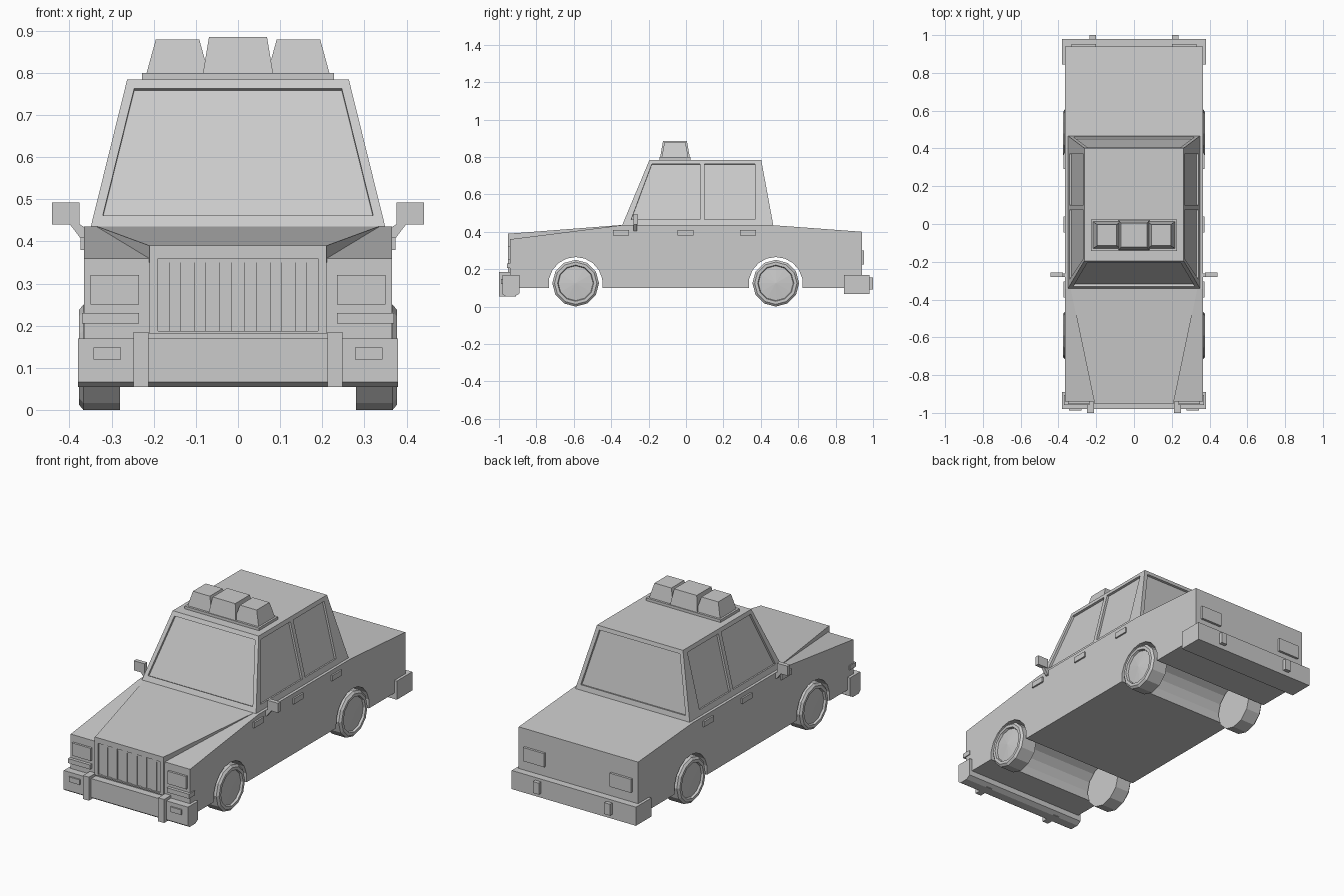
import bpy, bmesh, math
from mathutils import Vector

if "Cube" in bpy.data.objects:
    bpy.data.objects.remove(bpy.data.objects["Cube"])


def finish(name, bm, mirror=False):
    bmesh.ops.remove_doubles(bm, verts=bm.verts, dist=0.0001)
    bmesh.ops.recalc_face_normals(bm, faces=bm.faces)
    me = bpy.data.meshes.new(name)
    bm.to_mesh(me)
    bm.free()
    ob = bpy.data.objects.new(name, me)
    bpy.context.collection.objects.link(ob)
    if mirror:
        ob.modifiers.new("mirror", 'MIRROR').use_axis = (True, False, False)
    return ob


def hull(name, pts, mirror=False):
    bm = bmesh.new()
    for p in pts:
        bm.verts.new(p)
    bmesh.ops.convex_hull(bm, input=bm.verts)
    bmesh.ops.dissolve_limit(bm, angle_limit=0.01, verts=bm.verts, edges=bm.edges)
    return finish(name, bm, mirror)


def box(name, x, y, z, mirror=False, taper=(0, 0)):
    """Box from ranges; taper pulls the top edges inward."""
    tx, ty = taper
    pts = []
    for k in (0, 1):
        for i, sx in ((0, 1), (1, -1)):
            for j, sy in ((0, 1), (1, -1)):
                pts.append((x[i] + sx * tx * k, y[j] + sy * ty * k, z[k]))
    return hull(name, pts, mirror)


def prism(name, profile, x0, x1):
    """Extrude a (y, z) outline across x."""
    bm = bmesh.new()
    f = bm.faces.new([bm.verts.new((x0, y, z)) for y, z in profile])
    ext = bmesh.ops.extrude_face_region(bm, geom=[f], use_keep_orig=True)
    bmesh.ops.translate(bm, vec=(x1 - x0, 0, 0),
                        verts=[v for v in ext['geom'] if isinstance(v, bmesh.types.BMVert)])
    return finish(name, bm)


AXLES = (-0.59, 0.48)


def arch(cy, r=0.145, cz=0.12, n=10):
    a0 = math.asin(0.02 / r)
    return [(cy - r * math.cos(-a0 + (math.pi + 2 * a0) * i / n),
             cz + r * math.sin(-a0 + (math.pi + 2 * a0) * i / n)) for i in range(n + 1)]


# Lower body with wheel tunnels
prism("body", [(-0.94, 0.10)] + arch(AXLES[0]) + arch(AXLES[1]) +
      [(0.94, 0.10), (0.94, 0.40), (0.465, 0.435), (-0.345, 0.435), (-0.94, 0.36)],
      -0.365, 0.365)

# Raised hood wedge
hull("hood", [(s * x, y, z) for s in (-1, 1) for x, y, z in
              ((0.21, -0.945, 0.39), (0.21, -0.945, 0.35), (0.335, -0.345, 0.436), (0.335, -0.345, 0.42))])

# Cabin: flat panels, each with a recessed window
Z0, Z1, PILLAR = 0.433, 0.785, 0.0875


def lerp(a, b, z):
    return a + (b - a) * (z - Z0) / (Z1 - Z0)


def half_x(z): return lerp(0.35, 0.263, z)
def front_y(z): return lerp(-0.342, -0.195, z)
def back_y(z): return lerp(0.467, 0.402, z)


cab = bmesh.new()


def quad(bm, *pts):
    bm.faces.new([bm.verts.new(p) for p in pts])


def panel(bm, outer, inner, inward, depth=0.012):
    outer, inner = [Vector(p) for p in outer], [Vector(p) for p in inner]
    n = (outer[1] - outer[0]).cross(outer[3] - outer[0]).normalized()
    if n.dot(Vector(inward)) < 0:
        n.negate()
    deep = [p + n * depth for p in inner]
    for i in range(4):
        j = (i + 1) % 4
        quad(bm, outer[i], outer[j], inner[j], inner[i])
        quad(bm, inner[i], inner[j], deep[j], deep[i])
    quad(bm, *deep)


for yf, d in ((front_y, 1), (back_y, -1)):
    def end(m, lo, hi):
        return [(s * (half_x(z) - m), yf(z), z) for s, z in ((-1, lo), (1, lo), (1, hi), (-1, hi))]
    panel(cab, end(0, Z0, Z1), end(0.022, 0.462, 0.763), (0, d, 0))

for s in (-1, 1):
    for yf, m, py in ((front_y, 0.035, PILLAR - 0.0125), (back_y, -0.06, PILLAR + 0.0125)):
        outer = [(s * half_x(z), y, z) for y, z in
                 ((yf(Z0), Z0), (PILLAR, Z0), (PILLAR, Z1), (yf(Z1), Z1))]
        lo_y, hi_y = yf(0.465) + m, yf(0.765) + m * 0.6
        if m < 0:
            lo_y = hi_y = 0.37
        inner = [(s * half_x(z), y, z) for y, z in
                 ((lo_y, 0.465), (py, 0.465), (py, 0.763), (hi_y, 0.763))]
        panel(cab, outer, inner, (-s, 0, 0))
for z in (Z0, Z1):
    quad(cab, *[(s * half_x(z), y, z) for s, y in
                ((-1, front_y(z)), (1, front_y(z)), (1, PILLAR), (1, back_y(z)), (-1, back_y(z)), (-1, PILLAR))])
finish("cabin", cab)

# Roof light bar
box("light_bar_base", (-0.228, 0.228), (-0.142, 0.024), (0.78, 0.80))
box("light_bar_side_lamp", (0.07, 0.217), (-0.13, 0.012), (0.80, 0.88), True, (0.022, 0.015))
box("light_bar_center_lamp", (-0.083, 0.083), (-0.138, 0.02), (0.80, 0.885), False, (0.014, 0.015))

# Grille with frame and vertical bars
grille = bmesh.new()
panel(grille, [(x, -0.952, z) for x, z in ((-0.21, 0.18), (0.21, 0.18), (0.21, 0.39), (-0.21, 0.39))],
      [(x, -0.952, z) for x, z in ((-0.19, 0.187), (0.19, 0.187), (0.19, 0.36), (-0.19, 0.36))],
      (0, 1, 0), 0.01)
for a, b in (((-0.21, 0.18), (0.21, 0.18)), ((0.21, 0.18), (0.21, 0.39)),
             ((0.21, 0.39), (-0.21, 0.39)), ((-0.21, 0.39), (-0.21, 0.18))):
    quad(grille, (a[0], -0.952, a[1]), (b[0], -0.952, b[1]), (b[0], -0.935, b[1]), (a[0], -0.935, a[1]))
finish("grille", grille)
for i in range(6):
    x = -0.15 + i * 0.06
    box("grille_bar", (x - 0.014, x + 0.014), (-0.947, -0.938), (0.187, 0.36))

# Lamps
box("headlight", (0.235, 0.35), (-0.952, -0.93), (0.25, 0.32), True)
box("indicator", (0.235, 0.37), (-0.957, -0.905), (0.205, 0.23), True)
box("fog_lamp", (0.278, 0.343), (-0.988, -0.97), (0.12, 0.148), True)
box("tail_light", (0.20, 0.33), (0.93, 0.953), (0.225, 0.30), True)

# Bumpers with overriders
prism("front_bumper", [(-0.98, 0.17), (-0.89, 0.17), (-0.89, 0.07), (-0.915, 0.055), (-0.965, 0.055), (-0.98, 0.066)],
      -0.38, 0.38)
box("front_overrider", (0.212, 0.248), (-1.0, -0.91), (0.055, 0.185), True)
box("rear_bumper", (-0.38, 0.38), (0.845, 0.98), (0.067, 0.17))
box("rear_overrider", (0.20, 0.236), (0.97, 1.0), (0.092, 0.155), True)

# Door handles and markers
for y in (-0.39, -0.045, 0.29):
    box("door_handle", (0.36, 0.374), (y, y + 0.085), (0.38, 0.41), True)

# Side mirrors on slanted stalks
box("side_mirror", (0.376, 0.441), (-0.28, -0.257), (0.44, 0.493), True)
hull("mirror_stalk", [(x, y, z) for y in (-0.28, -0.262) for x, z in
                      ((0.355, 0.40), (0.372, 0.405), (0.40, 0.442), (0.378, 0.442), (0.355, 0.428))], True)

# Wheels with recessed, slightly domed hubs
for label, cy in zip(("front_wheel", "rear_wheel"), AXLES):
    bm = bmesh.new()
    rings = [[bm.verts.new((x, cy + r * math.sin(a), 0.125 - r * math.cos(a)))
              for a in [i * math.tau / 12 for i in range(12)]]
             for x, r in ((0.28, 0.125), (0.367, 0.125), (0.377, 0.113), (0.377, 0.097), (0.365, 0.093))]
    for a, b in zip(rings, rings[1:]):
        for i in range(12):
            j = (i + 1) % 12
            bm.faces.new((a[i], a[j], b[j], b[i]))
    bm.faces.new(rings[0])
    hub = bm.verts.new((0.374, cy, 0.125))
    for i in range(12):
        bm.faces.new((rings[-1][i], rings[-1][(i + 1) % 12], hub))
    finish(label, bm, True)
